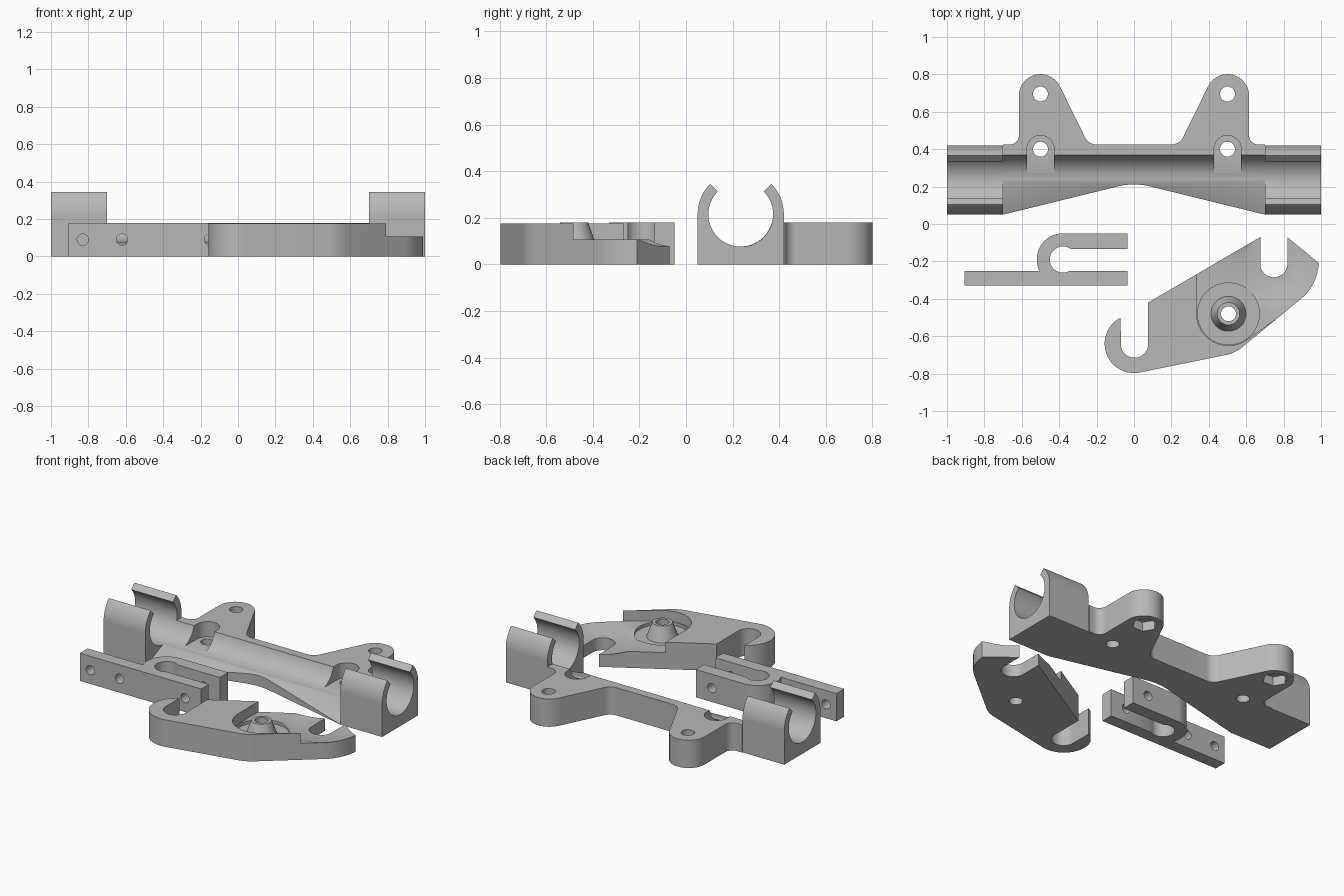
import bpy, bmesh
from math import sin, cos, tan, radians
from mathutils import Vector, Matrix

old = bpy.data.objects.get("Cube")
if old:
    bpy.data.objects.remove(old, do_unlink=True)

grey = bpy.data.materials.new("matte grey plastic")
grey.use_nodes = True
colour = (0.48, 0.48, 0.48, 1)
grey.diffuse_color = colour
grey.node_tree.nodes["Principled BSDF"].inputs["Base Color"].default_value = colour

ALONG_X = Matrix(((0, 0, 1, 0), (1, 0, 0, 0), (0, 1, 0, 0), (0, 0, 0, 1)))
ALONG_Y = Matrix(((0, 1, 0, 0), (0, 0, 1, 0), (1, 0, 0, 0), (0, 0, 0, 1)))


def arc(cx, cy, r, a0, a1, n=24):
    angles = [radians(a0 + (a1 - a0) * i / n) for i in range(n + 1)]
    return [(cx + r * cos(a), cy + r * sin(a)) for a in angles]


def circle(cx, cy, r, n=48, turn=0):
    return arc(cx, cy, r, turn, turn + 360, n)[:-1]


def rounded(points, n=14):
    """Outline whose corners given as (x, y, radius) are filleted."""
    out = []
    for i, p in enumerate(points):
        here = Vector(p[:2])
        if len(p) == 2:
            out.append(p)
            continue
        a = (here - Vector(points[i - 1][:2])).normalized()
        b = (Vector(points[(i + 1) % len(points)][:2]) - here).normalized()
        turn = a.angle_signed(b)
        side = 1 if a.x * b.y - a.y * b.x > 0 else -1
        turn = abs(turn)
        start = here - a * p[2] * tan(turn / 2)
        normal = Vector((-a.y, a.x)) * side
        centre = start + normal * p[2]
        for k in range(n + 1):
            spoke = Matrix.Rotation(side * turn * k / n, 2) @ -normal
            out.append(tuple(centre + spoke * p[2]))
    return out


def prism(name, outline, lo, hi, axis=Matrix(), top=None):
    """Extrude an outline; a second outline of equal length may shape the top."""
    bm = bmesh.new()
    low = [bm.verts.new(axis @ Vector((x, y, lo))) for x, y in outline]
    high = [bm.verts.new(axis @ Vector((x, y, hi))) for x, y in (top or outline)]
    bm.faces.new(low[::-1])
    bm.faces.new(high)
    for i in range(len(low)):
        j = (i + 1) % len(low)
        bm.faces.new((low[i], low[j], high[j], high[i]))
    bmesh.ops.recalc_face_normals(bm, faces=bm.faces)
    mesh = bpy.data.meshes.new(name)
    bm.to_mesh(mesh)
    bm.free()
    mesh.materials.append(grey)
    obj = bpy.data.objects.new(name, mesh)
    bpy.context.collection.objects.link(obj)
    return obj


def select(obj):
    bpy.ops.object.select_all(action="DESELECT")
    obj.select_set(True)
    bpy.context.view_layer.objects.active = obj


def cut(obj, *args, **kw):
    tool = prism("cutter", *args, **kw)
    tool.hide_render = True
    select(obj)
    mod = obj.modifiers.new("cut", "BOOLEAN")
    mod.operation, mod.solver, mod.object = "DIFFERENCE", "EXACT", tool
    bpy.ops.object.modifier_apply(modifier=mod.name)
    bpy.data.objects.remove(tool, do_unlink=True)


def finish(obj):
    select(obj)
    bpy.ops.object.shade_smooth_by_angle(angle=radians(28))


# Mounting plate with two lugs
TUBE = (0.235, 0.215)
right = [(0.7, 0.05), (0.7, 0.425), (0.615, 0.425, 0.05),
         (0.615, 1.18, 0.115), (0.243, 0.425, 0.07)]
left = [(-p[0], *p[1:]) for p in reversed(right)]
plate = prism("mounting_plate", rounded(right + left + [(0, 0.222, 0.35)]), 0, 0.18)

# Tube trough and the sloping front face
cut(plate, circle(*TUBE, 0.138, 72), -1.2, 1.2, ALONG_X)
cut(plate, [(0.235, 0.079), (0.235, 0.5), (-0.1, 0.5), (-0.1, -0.062)],
    -1.2, 1.2, ALONG_X)

# Screw recesses, screw holes and nut pockets
for s in (-0.5, 0.5):
    slot = arc(s, 0.4, 0.073, 0, 180) + [(s - 0.073, 0.2), (s + 0.073, 0.2)]
    cut(plate, slot, 0.082, 0.4)
    cut(plate, circle(s, 0.4, 0.04), -0.1, 0.4)
    cut(plate, circle(s, 0.695, 0.04), -0.1, 0.4)
    cut(plate, circle(s, 0.695, 0.075, 6), -0.1, 0.06)
finish(plate)

# Open tube clips at both ends
clip = ([(0.05, 0), (0.42, 0)] + arc(*TUBE, 0.185, 0, 45)
        + arc(*TUBE, 0.139, 45, -225, 60) + arc(*TUBE, 0.185, 135, 180))
for name, x in (("left_tube_clip", 0.7), ("right_tube_clip", -1)):
    finish(prism(name, clip, x, x + 0.3, ALONG_X))

# Forked lever arm with cross holes
PIN = (-0.38, -0.19)
fork = ([(-0.905, -0.33), (-0.035, -0.33), (-0.035, -0.25)]
        + arc(*PIN, 0.07, -59, -308, 36) + [(-0.035, -0.135), (-0.035, -0.05)]
        + arc(*PIN, 0.14, 90, 205.4) + [(-0.905, -0.25)])
arm = prism("forked_arm", fork, 0, 0.18)
for x in (-0.83, -0.62, -0.15):
    end = -0.22 if x < -0.5 else 0.02
    cut(arm, circle(0.09, x, 0.03, 32), -0.5, end, ALONG_Y)
finish(arm)

# Latch with a hook at each end
hook = (0, -0.64)
outline = rounded(
    arc(*hook, 0.157, 117, 281, 40)
    + [(0.541, -0.69, 0.2), (0.965, -0.34, 0.25), (0.99, -0.21), (0.82, -0.07),
       (0.82, -0.285, 0.072), (0.675, -0.285, 0.072), (0.675, -0.07),
       (0.075, -0.42), (0.075, -0.715, 0.072), (-0.07, -0.715, 0.072)])
latch = prism("latch", outline, 0, 0.175)

# Lowered latch shelf, spring groove and dished nose
PIVOT = (0.505, -0.48)
shelf = arc(*PIVOT, 0.17, 180, 310) + [(0.81, -0.47), (1.1, -0.47),
                                     (1.1, 0.1), (0.335, 0.1)]
cut(latch, shelf, 0.107, 0.4)
cut(latch, circle(*PIVOT, 0.165, 64), 0.087, 0.4)
cut(latch, circle(0.75, -0.21, 0.16), 0.08, 0.12, top=circle(0.75, -0.21, 0.27))
cut(latch, circle(*PIVOT, 0.04), -0.1, 0.4)
finish(latch)

# Tapered pivot boss
boss = prism("pivot_boss", circle(*PIVOT, 0.096), 0.08, 0.18, top=circle(*PIVOT, 0.06))
cut(boss, circle(*PIVOT, 0.04), -0.1, 0.4)
finish(boss)
